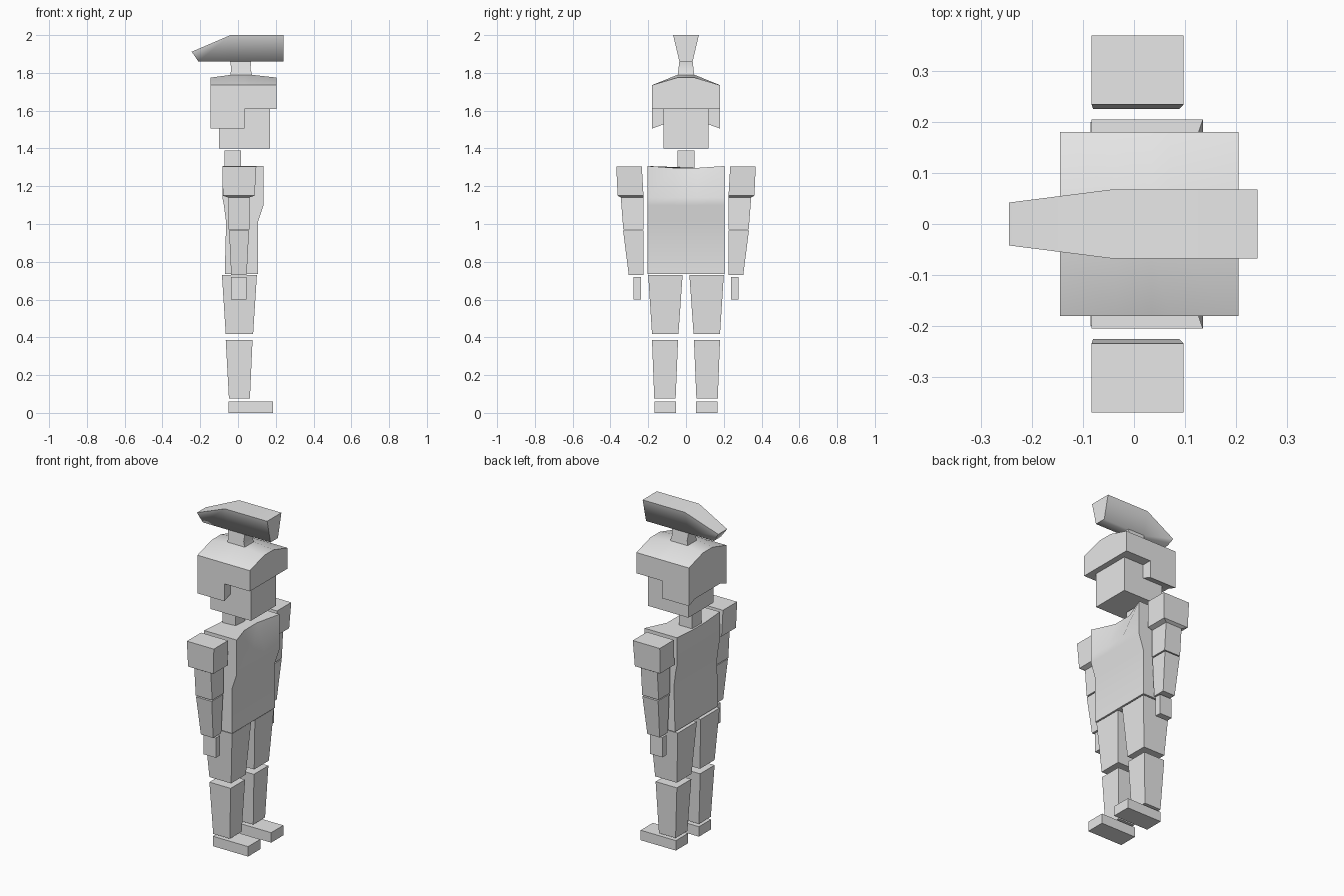
import bpy, bmesh, math

if "Cube" in bpy.data.objects:
    bpy.data.objects.remove(bpy.data.objects["Cube"])

grey = bpy.data.materials.new("light_grey")
grey.diffuse_color = (0.8, 0.8, 0.8, 1)
grey.use_nodes = True
grey.node_tree.nodes["Principled BSDF"].inputs["Base Color"].default_value = grey.diffuse_color


def loft(name, rings, mirror=False, smooth=30):
    """Skin a stack of equal-length point rings, with capped ends."""
    bm = bmesh.new()
    loops = [[bm.verts.new(p) for p in ring] for ring in rings]
    n = len(loops[0])
    for a, b in zip(loops, loops[1:]):
        for i in range(n):
            j = (i + 1) % n
            bm.faces.new((a[i], a[j], b[j], b[i]))
    bm.faces.new(loops[0])
    bm.faces.new(loops[-1])
    bmesh.ops.remove_doubles(bm, verts=bm.verts, dist=0.0005)
    bmesh.ops.recalc_face_normals(bm, faces=bm.faces)
    me = bpy.data.meshes.new(name)
    bm.to_mesh(me)
    bm.free()
    me.materials.append(grey)
    ob = bpy.data.objects.new(name, me)
    bpy.context.collection.objects.link(ob)
    bpy.ops.object.select_all(action='DESELECT')
    ob.select_set(True)
    bpy.context.view_layer.objects.active = ob
    bpy.ops.object.shade_smooth_by_angle(angle=math.radians(smooth))
    if mirror:
        mod = ob.modifiers.new("mirror", 'MIRROR')
        mod.use_axis = (False, True, False)
        mod.use_clip = False
    return ob


def rect(z, x0, x1, y0, y1):
    return [(x0, y0, z), (x1, y0, z), (x1, y1, z), (x0, y1, z)]


# Legs
loft("foot", [rect(0, -.05, .185, .052, .168),
              rect(.06, -.05, .185, .052, .168)], True)
loft("shin", [rect(.075, -.048, .063, .055, .168),
              rect(.387, -.065, .077, .042, .18)], True)
loft("thigh", [rect(.418, -.065, .08, .04, .18),
               rect(.73, -.085, .10, .018, .2)], True)

# Arms, with a wide shoulder block above the upper arm
loft("hand", [rect(.6, -.036, .046, .238, .277),
              rect(.72, -.036, .046, .238, .277)], True)
loft("forearm", [rect(.73, -.036, .046, .226, .303),
                 rect(.965, -.047, .058, .226, .333)], True)
loft("upper_arm", [rect(.972, -.05, .06, .226, .332),
                   rect(1.14, -.05, .06, .226, .345),
                   rect(1.15, -.08, .088, .225, .362),
                   rect(1.305, -.083, .097, .234, .369)], True)


# Torso with a bulging chest and a recessed neckline
def torso_ring(z, back, front, neck=0, dip=0):
    ys = (-.205, -.06, .06, .205)
    fr = [(front - (neck if abs(y) < .1 else 0), y,
           z - (dip if abs(y) < .1 else 0)) for y in ys]
    bk = [(back, y, z - (dip if abs(y) < .1 else 0)) for y in reversed(ys)]
    return fr + bk


loft("torso", [torso_ring(.735, -.07, .105), torso_ring(1.01, -.063, .105),
               torso_ring(1.1, -.075, .135), torso_ring(1.14, -.083, .135),
               torso_ring(1.307, -.083, .135, .05, .01)])

# Neck and head
loft("neck", [rect(1.29, -.072, .016, -.045, .045),
              rect(1.39, -.072, .016, -.045, .045)])
loft("head", [rect(1.4, -.1, .17, -.12, .12),
              rect(1.65, -.1, .17, -.12, .12)])


# Helmet: cross-sections from back to front, stepped up over the face
def helmet_ring(x, low, ridge, lift):
    half = [(.12, low + lift), (.18, low), (.18, 1.735), (.045, ridge)]
    return ([(x, y, z) for y, z in half] +
            [(x, -y, z) for y, z in reversed(half)])


loft("helmet", [helmet_ring(-.145, 1.505, 1.775, .022),
                helmet_ring(-.035, 1.505, 1.79, .022),
                helmet_ring(.035, 1.505, 1.79, .022),
                helmet_ring(.035, 1.61, 1.79, 0),
                helmet_ring(.07, 1.61, 1.79, 0),
                helmet_ring(.205, 1.61, 1.775, 0)], smooth=40)

# Crest and the stem that holds it
loft("crest_stem", [rect(1.78, -.042, .078, -.045, .045),
                    rect(1.82, -.036, .066, -.04, .04),
                    rect(1.865, -.042, .07, -.035, .035)])


def crest_ring(xt, zt, yt, xb):
    return [(xt, -yt, zt), (xt, yt, zt), (xb, .035, 1.86), (xb, -.035, 1.86)]


loft("crest", [crest_ring(-.245, 1.912, .042, -.21),
               crest_ring(-.04, 2, .068, -.04),
               crest_ring(.242, 2, .068, .242)], smooth=80)
